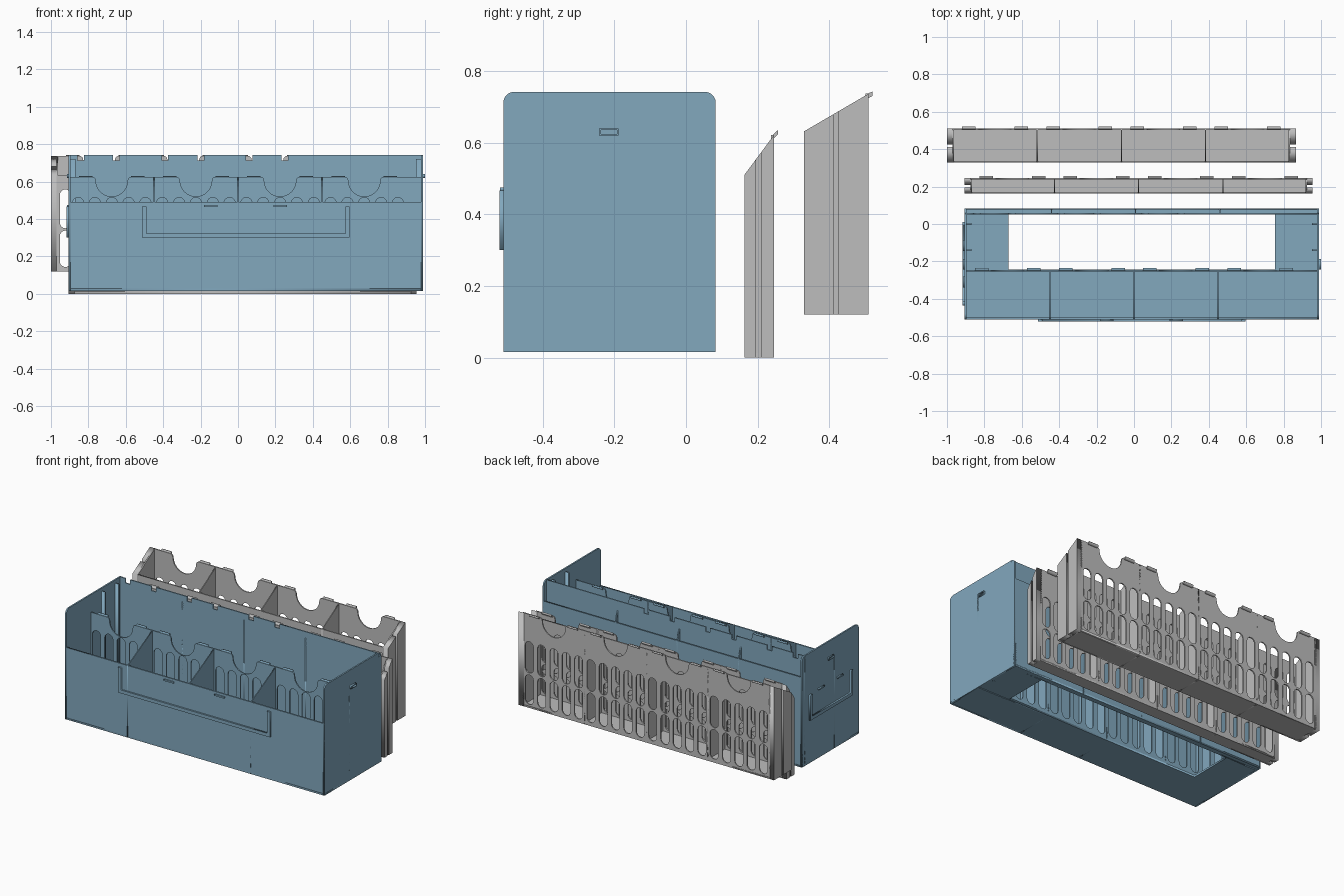
import bpy
from math import sin, cos, pi
from mathutils import Matrix

if "Cube" in bpy.data.objects:
    bpy.data.objects.remove(bpy.data.objects["Cube"], do_unlink=True)


def material(name, rgb):
    m = bpy.data.materials.new(name)
    m.use_nodes = True
    m.diffuse_color = (*rgb, 1)
    m.node_tree.nodes["Principled BSDF"].inputs["Base Color"].default_value = (*rgb, 1)
    return m


BLUE = material("soft blue", (0.223, 0.392, 0.515))
GREY = material("light grey", (0.515, 0.515, 0.515))

# Panel plane by its normal axis
FRAMES = {
    "x": Matrix(((0, 0, 1, 0), (1, 0, 0, 0), (0, 1, 0, 0), (0, 0, 0, 1))),
    "y": Matrix(((1, 0, 0, 0), (0, 0, -1, 0), (0, 1, 0, 0), (0, 0, 0, 1))),
    "z": Matrix.Identity(4),
}


def panel(name, axis, lo, hi, outline, mat, holes=()):
    """Flat outline with holes, extruded between lo and hi along an axis."""
    cu = bpy.data.curves.new(name, "CURVE")
    cu.dimensions = "2D"
    cu.fill_mode = "BOTH"
    cu.extrude = (hi - lo) / 2
    for loop in [outline, *holes]:
        sp = cu.splines.new("POLY")
        sp.points.add(len(loop) - 1)
        for p, (u, v) in zip(sp.points, loop):
            p.co = (u, v, 0, 1)
        sp.use_cyclic_u = True
    tmp = bpy.data.objects.new(name + "_curve", cu)
    bpy.context.collection.objects.link(tmp)
    deps = bpy.context.evaluated_depsgraph_get()
    me = bpy.data.meshes.new_from_object(tmp.evaluated_get(deps))
    bpy.data.objects.remove(tmp, do_unlink=True)
    bpy.data.curves.remove(cu)
    shift = [(lo + hi) / 2 if a == axis else 0 for a in "xyz"]
    me.transform(Matrix.Translation(shift) @ FRAMES[axis])
    me.materials.clear()
    me.materials.append(mat)
    ob = bpy.data.objects.new(name, me)
    bpy.context.collection.objects.link(ob)
    return ob


def rect(u0, u1, v0, v1):
    return [(u0, v0), (u1, v0), (u1, v1), (u0, v1)]


def arc(u, v, r, a0, a1, n=8):
    return [(u + r * cos(a0 + (a1 - a0) * i / n), v + r * sin(a0 + (a1 - a0) * i / n))
            for i in range(n + 1)]


def pill(u, v0, v1, r=0.03):
    return arc(u, v1 - r, r, 0, pi) + arc(u, v0 + r, r, pi, 2 * pi)


def scalloped(x0, x1, z0, z1, centres, r=0.085, f=0.02):
    """Wall outline with rounded finger scoops in its top edge."""
    pts = [(x0, z1), (x0, z0), (x1, z0), (x1, z1)]
    for c in reversed(centres):
        pts += arc(c + r + f, z1 - f, f, pi / 2, pi, 4)
        pts += arc(c, z1 - f, r, 0, -pi, 16)[1:-1]
        pts += arc(c - r - f, z1 - f, f, 0, pi / 2, 4)
    return pts


def slots(starts, rows):
    """Five upright pills per compartment in each row."""
    return [pill(s + 0.045 + 0.09 * i, a, b) for s in starts for i in range(5) for a, b in rows]


def tabs(name, centres, y, z, slope, mat):
    for c in centres:
        for x in (c - 0.14, c + 0.14):
            out = z + 0.01 * slope
            panel(name, "x", x - 0.036, x + 0.036,
                  [(y - 0.004, z - 0.014), (y + 0.011, out - 0.012), (y + 0.011, out), (y - 0.004, z)], mat)


PITCH = 0.45
T = 0.008


def tray(name, x0, x1, y0, y1, z0, zf, zr, groove, rows):
    slope = (zr - zf) / (y1 - y0)
    centre = (x0 + x1) / 2
    starts = [centre + PITCH * (i - 2) for i in range(4)]
    scoops = [s + PITCH / 2 for s in starts]

    def sloped(a, b):
        return [(a, z0), (b, z0), (b, zf + slope * (b - y0)), (a, zf + slope * (a - y0))]

    panel(name + "_floor", "z", z0, z0 + 0.012, rect(x0 + 0.03, x1 - 0.03, y0, y1), GREY)
    panel(name + "_front_wall", "y", y0, y0 + T, rect(x0 + 0.03, x1 - 0.03, z0, zf), GREY,
          slots(starts, rows))
    panel(name + "_back_wall", "y", y1 - T, y1,
          scalloped(x0 + 0.03, x1 - 0.03, z0, zr, scoops), GREY, slots(starts, rows))
    for s in starts[1:]:
        panel(name + "_partition", "x", s - 0.003, s + 0.003, sloped(y0, y1), GREY)
    # Grooved ends that slide over the guide rails
    for xa, xb, xc in ((x0, x0 + 0.03, x0 + 0.038), (x1, x1 - 0.03, x1 - 0.038)):
        panel(name + "_end_wall", "x", min(xb, xc), max(xb, xc), sloped(y0, y1), GREY)
        for a, b in ((y0, groove[0]), (groove[1], y1)):
            panel(name + "_end_rail", "x", min(xa, xb), max(xa, xb), sloped(a, b), GREY)
    tabs(name + "_hook", scoops, y1, zr, slope, GREY)


# Loose trays
tray("narrow_tray", -0.905, 0.955, 0.163, 0.246, 0.0, 0.51, 0.622, (0.196, 0.209),
     [(0.03, 0.23), (0.245, 0.445)])
tray("deep_tray", -1.0, 0.865, 0.33, 0.51, 0.12, 0.632, 0.737, (0.412, 0.426),
     [(0.143, 0.338), (0.35, 0.558)])

# Main box shell
X0, X1, Y0, Y1, Z0, ZT = -0.905, 0.988, -0.51, 0.083, 0.015, 0.742
YD, YB = -0.247, 0.05
FRONT, MID = 0.49, 0.625
box_starts = [PITCH * (i - 2) for i in range(4)]
box_scoops = [s + PITCH / 2 for s in box_starts]

R = 0.03
side = [(Y0, Z0), (Y1, Z0)] + arc(Y1 - R, ZT - R, R, 0, pi / 2) + arc(Y0 + R, ZT - R, R, pi / 2, pi)
for label, a, b in (("right", X0, X0 + 0.01), ("left", X1 - 0.01, X1)):
    panel(label + "_side", "x", a, b, side, BLUE)
panel("box_floor", "z", Z0, Z0 + 0.012, rect(X0, X1, Y0, Y1), BLUE,
      [rect(-0.67, 0.755, YD + 0.003, YB)])
panel("box_front", "y", Y0, Y0 + 0.01, rect(X0, X1, Z0, FRONT), BLUE)

# Slotted divider and front pocket partitions
panel("divider", "y", YD - T, YD, scalloped(X0, X1, Z0, MID, box_scoops), BLUE,
      slots(box_starts, [(0.05, 0.515)]))
tabs("divider_hook", box_scoops, YD, MID, 0.5, BLUE)
for s in box_starts[1:]:
    panel("pocket_partition", "x", s - 0.003, s + 0.003,
          [(Y0, Z0), (YD, Z0), (YD, MID), (Y0, FRONT)], BLUE)

# Notched back wall with a thin rear pocket
top = [(X0, ZT), (X0, Z0), (X1, Z0), (X1, ZT)]
for c in (0.155, -0.295, -0.745):
    for x in (c + 0.095, c - 0.095):
        top += [(x + 0.017, ZT), (x + 0.017, ZT - 0.03), (x - 0.017, ZT - 0.03), (x - 0.017, ZT)]
panel("back_wall", "y", YB, YB + T, top, BLUE)
panel("rear_pocket_wall", "y", Y1 - T, Y1, rect(X0, X1, Z0, 0.61), BLUE)
for x in box_starts[1:]:
    panel("rear_partition", "x", x + 0.005, x + 0.012,
          [(YB, Z0), (Y1, Z0), (Y1, 0.61), (YB, 0.7)], BLUE)

# Guide rails inside the sides
for y in (-0.14, 0.0):
    for a, b in ((X0, X0 + 0.035), (X1 - 0.035, X1)):
        panel("guide_rail", "x", a, b, rect(y - 0.005, y + 0.005, Z0, 0.72), BLUE)


# Label holders: open-topped frames on the front and one side
def holder_outline(u0, u1, z0, z1, w=0.022):
    return [(u0, z1), (u0, z0), (u1, z0), (u1, z1), (u1 - w, z1), (u1 - w, z0 + w),
            (u0 + w, z0 + w), (u0 + w, z1)]


panel("front_label_holder", "y", Y0 - 0.011, Y0, holder_outline(-0.512, 0.597, 0.3, 0.467), BLUE)
panel("side_label_holder", "x", X0 - 0.011, X0, holder_outline(-0.435, 0.01, 0.3, 0.467), BLUE)
for x in (-0.145, 0.225):
    panel("label_clip", "y", Y0 - 0.009, Y0, rect(x - 0.036, x + 0.036, 0.465, 0.475), BLUE)
for y in (-0.31, -0.115):
    panel("side_label_clip", "x", X0 - 0.009, X0, rect(y - 0.03, y + 0.03, 0.465, 0.475), BLUE)

# Small latch frames high on the sides
for a, b in ((X0 - 0.008, X0), (X1, 1.0)):
    panel("latch_frame", "x", a, b, rect(-0.243, -0.188, 0.62, 0.64), BLUE,
          [rect(-0.238, -0.193, 0.625, 0.635)])
